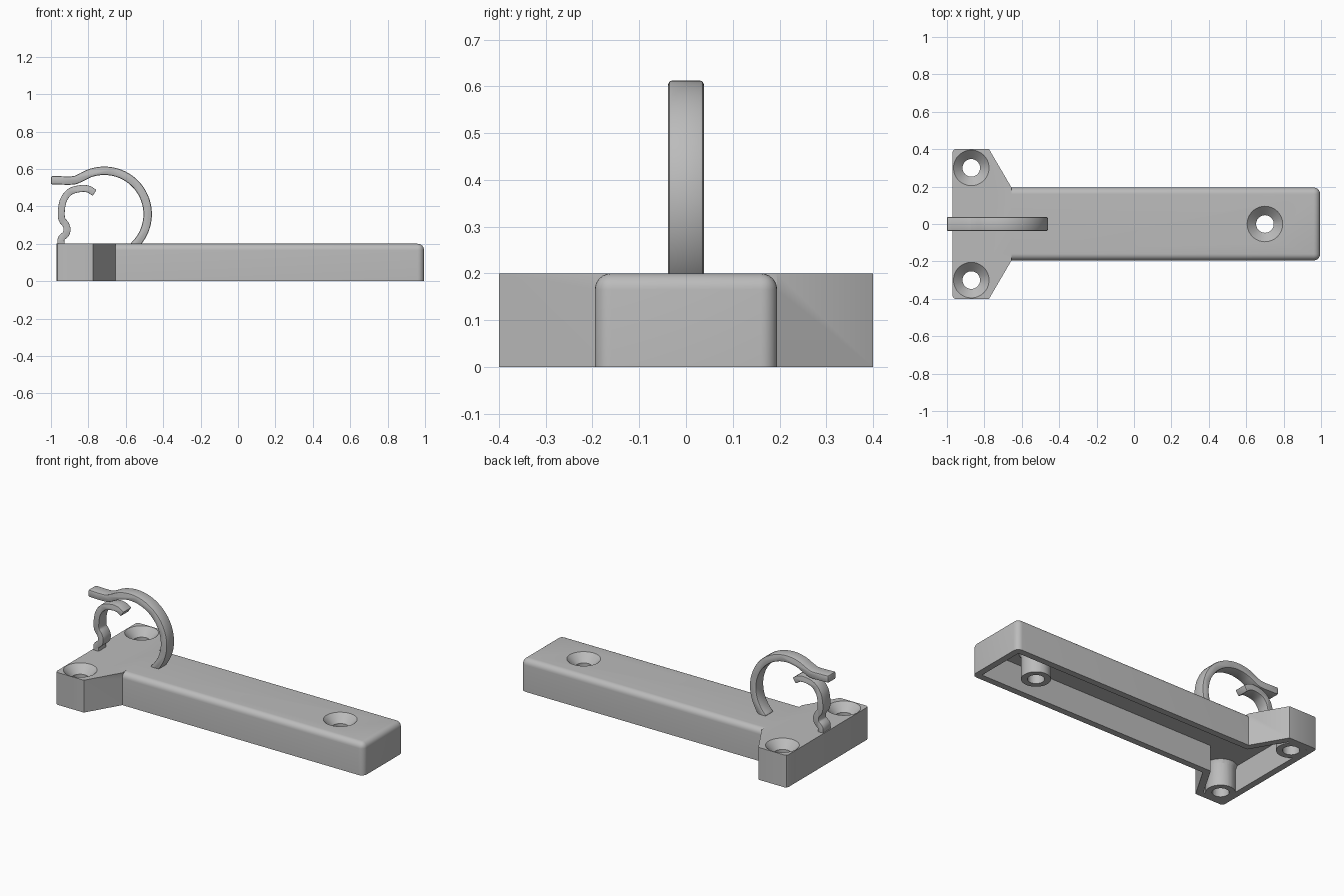
import bpy, bmesh, math
from mathutils import Vector

cube = bpy.data.objects.get("Cube")
if cube:
    bpy.data.objects.remove(cube, do_unlink=True)

grey = bpy.data.materials.new("plain grey")
grey.use_nodes = True
colour = (0.5, 0.5, 0.5, 1)
grey.diffuse_color = colour
grey.node_tree.nodes["Principled BSDF"].inputs["Base Color"].default_value = colour

TOP, WALL, CEILING = 0.2, 0.04, 0.16
HOLES = [(-0.87, 0.3), (-0.87, -0.3), (0.7, 0)]


def prism(name, outline, direction):
    """Extrude a closed outline of 3D points along a direction."""
    bm = bmesh.new()
    face = bm.faces.new([bm.verts.new(p) for p in outline])
    extruded = bmesh.ops.extrude_face_region(bm, geom=[face])["geom"]
    moved = [g for g in extruded if isinstance(g, bmesh.types.BMVert)]
    bmesh.ops.translate(bm, verts=moved, vec=direction)
    bmesh.ops.recalc_face_normals(bm, faces=bm.faces)
    return add_object(name, bm)


def add_object(name, bm):
    mesh = bpy.data.meshes.new(name)
    bm.to_mesh(mesh)
    bm.free()
    mesh.materials.append(grey)
    obj = bpy.data.objects.new(name, mesh)
    bpy.context.collection.objects.link(obj)
    return obj


def plate(name, half, z0, z1):
    """Upright prism from half an outline, mirrored across y."""
    points = half + [(x, -y) for x, y in reversed(half)]
    return prism(name, [(x, y, z0) for x, y in points], (0, 0, z1 - z0))


def cone(name, spot, r0, r1, z0, z1):
    bm = bmesh.new()
    bmesh.ops.create_cone(bm, cap_ends=True, segments=48, radius1=r0, radius2=r1, depth=z1 - z0)
    bmesh.ops.translate(bm, verts=bm.verts, vec=(spot[0], spot[1], (z0 + z1) / 2))
    return add_object(name, bm)


def apply(obj, mod):
    bpy.context.view_layer.objects.active = obj
    bpy.ops.object.modifier_apply(modifier=mod.name)


def combine(obj, other, operation):
    mod = obj.modifiers.new("cut", 'BOOLEAN')
    mod.operation, mod.solver, mod.object = operation, 'EXACT', other
    apply(obj, mod)
    bpy.data.objects.remove(other, do_unlink=True)


def smooth(obj):
    bpy.ops.object.select_all(action='DESELECT')
    obj.select_set(True)
    bpy.context.view_layer.objects.active = obj
    bpy.ops.object.shade_smooth_by_angle(angle=math.radians(35))


# Long arm with rounded top and end corners
arm = plate("base_arm", [(-0.75, 0.195), (0.995, 0.195)], 0, TOP)
bm = bmesh.new()
bm.from_mesh(arm.data)
rounded = []
for e in bm.edges:
    a, b = (v.co for v in e.verts)
    mid = (a + b) / 2
    on_top = mid.z > TOP - 0.01 and mid.x > 0
    end_corner = abs(a.z - b.z) > 0.1 and mid.x > 0.9
    if on_top or end_corner:
        rounded.append(e)
bmesh.ops.bevel(bm, geom=rounded, offset=0.035, segments=6, profile=0.5, affect='EDGES')
bm.to_mesh(arm.data)
bm.free()

# Flared foot with lightly eased corners
foot = plate("foot", [(-0.97, 0.385), (-0.965, 0.395), (-0.955, 0.4),
                      (-0.775, 0.4), (-0.655, 0.195)], 0, TOP)
combine(arm, foot, 'UNION')
base = arm
base.name = "mounting_base"

# Hollow underside
combine(base, plate("arm_cavity", [(-0.8, 0.155), (0.995 - WALL, 0.155)], -0.1, CEILING), 'DIFFERENCE')
combine(base, plate("foot_cavity", [(-0.97 + WALL, 0.36), (-0.798, 0.36), (-0.678, 0.155)],
                    -0.1, CEILING), 'DIFFERENCE')

# Screw bosses with flared necks and countersunk holes
for spot in HOLES:
    combine(base, cone("boss", spot, 0.082, 0.082, 0, 0.18), 'UNION')
    combine(base, cone("boss_neck", spot, 0.07, 0.098, 0.115, 0.17), 'UNION')
for spot in HOLES:
    combine(base, cone("screw_hole", spot, 0.047, 0.047, -0.1, 0.3), 'DIFFERENCE')
    combine(base, cone("countersink", spot, 0.045, 0.105, 0.15, 0.21), 'DIFFERENCE')
smooth(base)


def curve(points, steps=5):
    """Smooth path through the points."""
    pts = [Vector(p) for p in points]
    pts = [pts[0] * 2 - pts[1]] + pts + [pts[-1] * 2 - pts[-2]]
    path = []
    for a, b, c, d in zip(pts, pts[1:], pts[2:], pts[3:]):
        for i in range(steps):
            t = i / steps
            path.append(0.5 * (2 * b + (c - a) * t + (2 * a - 5 * b + 4 * c - d) * t ** 2
                               + (3 * b - a - 3 * c + d) * t ** 3))
    return path + [pts[-2]]


def strip(name, path, thickness):
    """Flat band following a path in the xz plane."""
    left, right = [], []
    for i, p in enumerate(path):
        run = (path[min(i + 1, len(path) - 1)] - path[max(i - 1, 0)]).normalized()
        side = Vector((-run.y, run.x)) * thickness / 2
        left.append(p + side)
        right.append(p - side)
    outline = [(p.x, -0.038, p.y) for p in left + right[::-1]]
    obj = prism(name, outline, (0, 0.076, 0))
    mod = obj.modifiers.new("eased edges", 'BEVEL')
    mod.width, mod.segments, mod.limit_method = 0.008, 2, 'ANGLE'
    mod.angle_limit = math.radians(50)
    apply(obj, mod)
    smooth(obj)


# Large outer hook: round arc that flicks out into a flat lip
arc = [Vector((-0.715 + 0.232 * math.cos(math.radians(a)), 0.358 + 0.232 * math.sin(math.radians(a))))
       for a in range(-48, 113, 4)]
lip = curve([arc[-1], (-0.85, 0.549), (-0.89, 0.538), (-1, 0.54)])
strip("outer_hook", arc + lip[1:], 0.045)

# Small inner hook with a kinked stem
strip("inner_hook", curve([(-0.945, 0.19), (-0.945, 0.228), (-0.92, 0.252), (-0.914, 0.28),
                           (-0.923, 0.305), (-0.943, 0.335), (-0.943, 0.39), (-0.93, 0.44),
                           (-0.895, 0.48), (-0.84, 0.495), (-0.80, 0.492), (-0.767, 0.472)]), 0.037)
